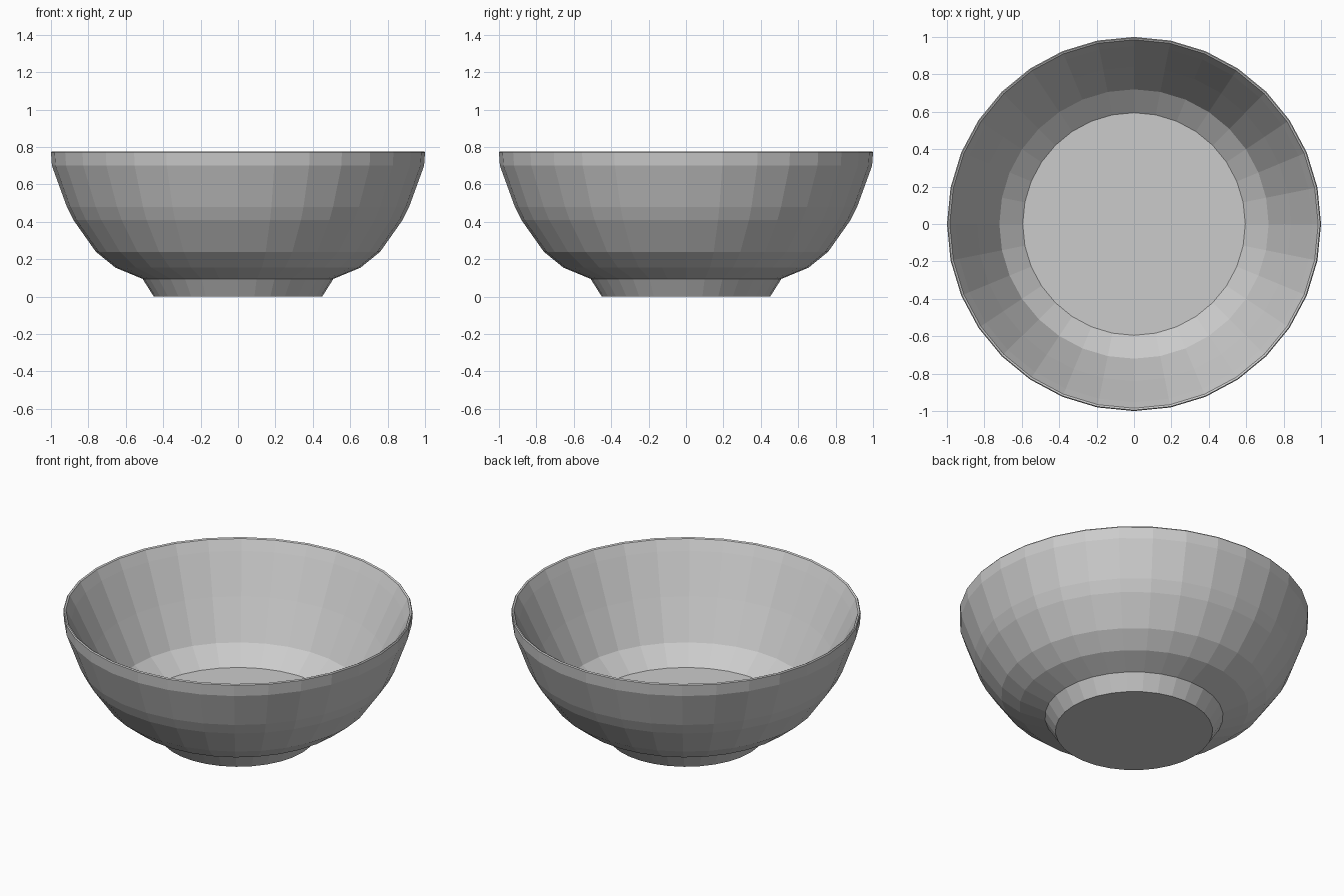
import bpy, bmesh
from math import cos, sin, tau

if "Cube" in bpy.data.objects:
    bpy.data.objects.remove(bpy.data.objects["Cube"])

SIDES = 32


def lathe(name, profile):
    """Revolve (radius, z) points around z and cap both ends."""
    bm = bmesh.new()
    rings = [[bm.verts.new((r * cos(tau * i / SIDES), r * sin(tau * i / SIDES), z))
              for i in range(SIDES)] for r, z in profile]
    for a, b in zip(rings, rings[1:]):
        for i in range(SIDES):
            j = (i + 1) % SIDES
            bm.faces.new((a[i], a[j], b[j], b[i]))
    bm.faces.new(rings[0])
    bm.faces.new(rings[-1])
    bmesh.ops.recalc_face_normals(bm, faces=bm.faces)
    mesh = bpy.data.meshes.new(name)
    bm.to_mesh(mesh)
    bm.free()
    obj = bpy.data.objects.new(name, mesh)
    bpy.context.collection.objects.link(obj)
    return obj


# Foot and outer wall, thin rim, then inner wall down to the flat floor
outer = [(0.45, 0), (0.51, 0.095), (0.655, 0.155), (0.76, 0.24), (0.88, 0.41),
         (0.915, 0.48), (0.995, 0.70), (1.0, 0.77)]
rim = [(0.995, 0.777), (0.985, 0.772)]
inner = [(0.953, 0.71), (0.84, 0.475), (0.72, 0.24), (0.595, 0.14)]
lathe("bowl", outer + rim + inner)
